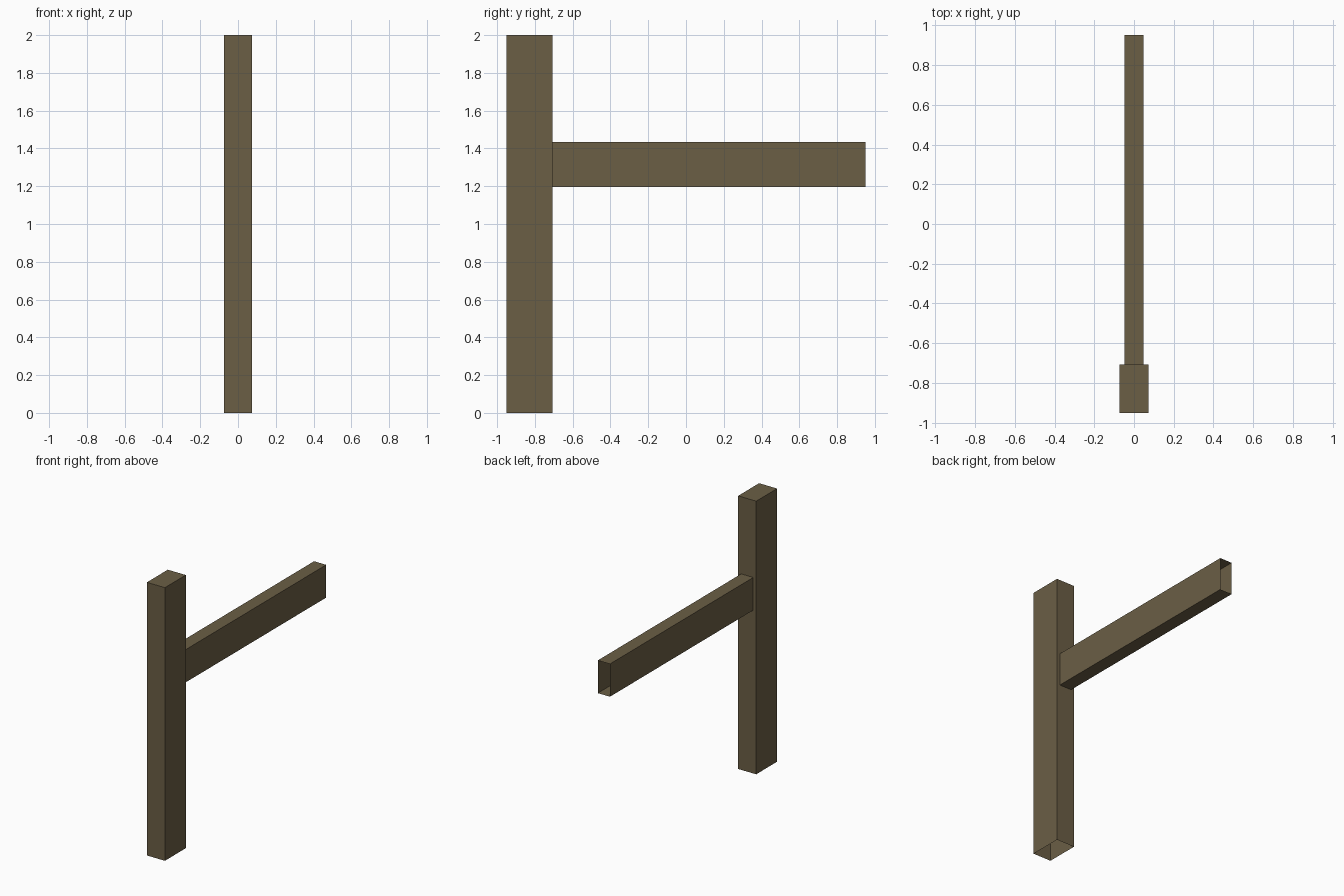
import bpy, bmesh
from mathutils import Vector

if "Cube" in bpy.data.objects:
    bpy.data.objects.remove(bpy.data.objects["Cube"])

wood = bpy.data.materials.new("brown wood")
wood.diffuse_color = (0.147, 0.113, 0.060, 1)
wood.use_nodes = True
wood.node_tree.nodes["Principled BSDF"].inputs["Base Color"].default_value = wood.diffuse_color


def open_box(name, lo, hi, open_dirs):
    """Box between two corners, without the faces pointing in open_dirs."""
    lo, hi = Vector(lo), Vector(hi)
    bm = bmesh.new()
    bmesh.ops.create_cube(bm, size=1)
    bm.normal_update()
    gone = [f for f in bm.faces if any(f.normal.dot(Vector(d)) > 0.9 for d in open_dirs)]
    bmesh.ops.delete(bm, geom=gone, context='FACES')
    for v in bm.verts:
        v.co = Vector((v.co[i] * (hi[i] - lo[i]) + (lo[i] + hi[i]) / 2 for i in range(3)))
    mesh = bpy.data.meshes.new(name)
    bm.to_mesh(mesh)
    bm.free()
    mesh.materials.append(wood)
    obj = bpy.data.objects.new(name, mesh)
    bpy.context.collection.objects.link(obj)
    return obj


# Upright post, open underneath
open_box("post", (-0.073, -0.95, 0), (0.073, -0.708, 2), [(0, 0, -1)])
# Side beam, open at the free end and where it meets the post
open_box("beam", (-0.049, -0.708, 1.195), (0.049, 0.95, 1.435), [(0, 1, 0), (0, -1, 0)])
